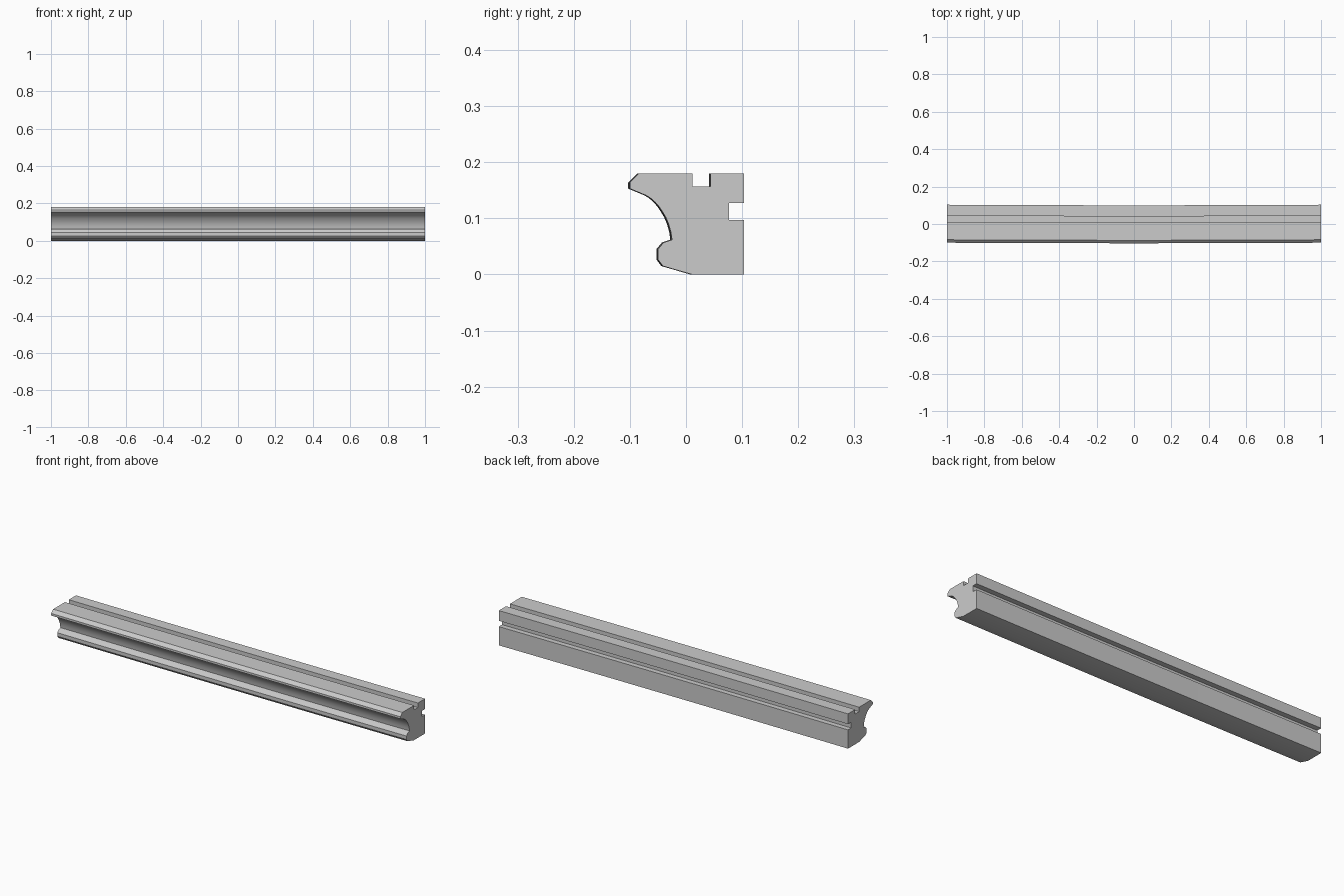
import bpy, bmesh, math

if "Cube" in bpy.data.objects:
    bpy.data.objects.remove(bpy.data.objects["Cube"])

# Back, top and bottom of the moulding section (y, z), with the two square grooves
back = [(0.008, 0), (0.1, 0), (0.1, 0.097), (0.0735, 0.097), (0.0735, 0.127),
        (0.1, 0.127), (0.1, 0.18), (0.041, 0.18), (0.041, 0.157),
        (0.009, 0.157), (0.009, 0.18)]
# Chamfered upper lip
lip = [(-0.087, 0.18), (-0.103, 0.164), (-0.103, 0.153)]
# Concave cove between lip and bead
cove = [(-0.074, 0.141), (-0.066, 0.136), (-0.058, 0.129), (-0.051, 0.121),
        (-0.045, 0.112), (-0.039, 0.102), (-0.034, 0.09), (-0.030, 0.076),
        (-0.028, 0.062)]
# Lower bead
bead = [(-0.043, 0.057), (-0.053, 0.045), (-0.053, 0.027), (-0.044, 0.015)]
profile = back + lip + cove + bead

# Sweep the section along x with a very slight bow
SEGMENTS = 10
BOW = 0.003
bm = bmesh.new()
rings = []
for i in range(SEGMENTS + 1):
    x = -1 + 2 * i / SEGMENTS
    rings.append([bm.verts.new((x, y + BOW * x * x, z)) for y, z in profile])
n = len(profile)
for a, b in zip(rings, rings[1:]):
    for j in range(n):
        k = (j + 1) % n
        bm.faces.new((a[j], a[k], b[k], b[j]))
bm.faces.new(rings[0])
bm.faces.new(rings[-1])
bmesh.ops.recalc_face_normals(bm, faces=bm.faces)

mesh = bpy.data.meshes.new("moulding_beam")
bm.to_mesh(mesh)
bm.free()
beam = bpy.data.objects.new("moulding_beam", mesh)
bpy.context.collection.objects.link(beam)

# Smooth the cove, keep the chamfers and grooves crisp
bpy.context.view_layer.objects.active = beam
beam.select_set(True)
bpy.ops.object.shade_smooth_by_angle(angle=math.radians(25))
